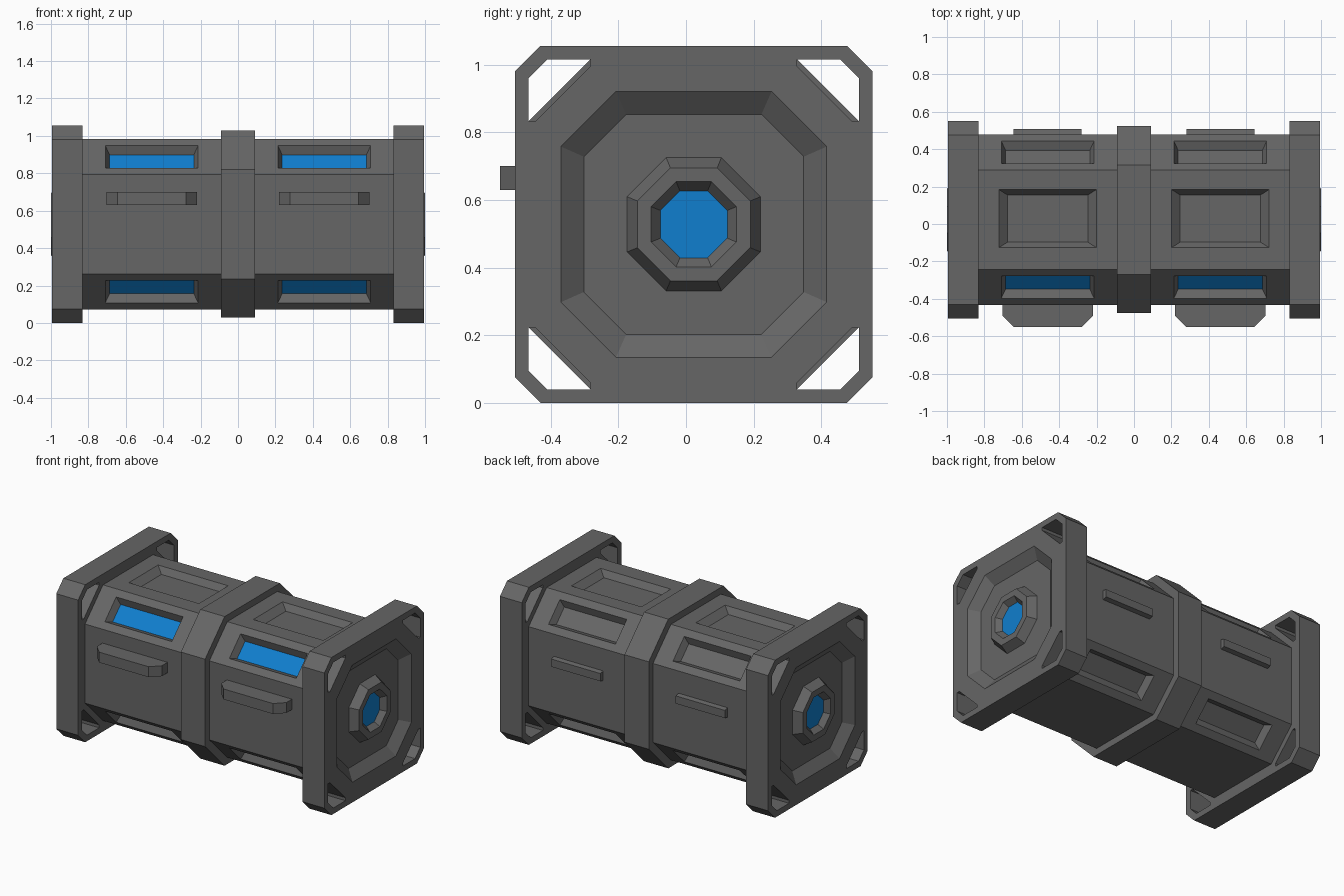
import bpy, bmesh
from mathutils import Vector

if "Cube" in bpy.data.objects:
    bpy.data.objects.remove(bpy.data.objects["Cube"])

CY, CZ = 0.023, 0.528      # axis of the container


def material(name, rgb):
    m = bpy.data.materials.new(name)
    m.diffuse_color = (*rgb, 1)
    m.use_nodes = True
    m.node_tree.nodes["Principled BSDF"].inputs["Base Color"].default_value = m.diffuse_color
    return m


GREY = material("dark grey", (0.133, 0.133, 0.133))
BLUE = material("blue glass", (0.005, 0.21, 0.62))


def finish(bm, name):
    bmesh.ops.recalc_face_normals(bm, faces=bm.faces)
    me = bpy.data.meshes.new(name)
    bm.to_mesh(me)
    bm.free()
    me.materials.append(GREY)
    me.materials.append(BLUE)
    ob = bpy.data.objects.new(name, me)
    bpy.context.collection.objects.link(ob)


def octagon(h, s=None):
    s = h * 0.4142 if s is None else s
    return [(s, h), (h, s), (h, -s), (s, -h), (-s, -h), (-h, -s), (-h, s), (-s, h)]


def ring(bm, pts, x):
    return [bm.verts.new((x, CY + y, CZ + z)) for y, z in pts]


def bridge(bm, a, b):
    n = len(a)
    for i in range(n):
        j = (i + 1) % n
        bm.faces.new((a[i], a[j], b[j], b[i]))


def loft(bm, rings):
    for a, b in zip(rings, rings[1:]):
        bridge(bm, a, b)


# Body halves: octagonal prism with recessed panels on top and chamfers
def body(sign, name):
    bm = bmesh.new()
    x0, x1 = 0.06, 0.85
    prof = octagon(0.455, 0.265)
    a, b = ring(bm, prof, sign * x0), ring(bm, prof, sign * x1)
    bm.faces.new(a)
    bm.faces.new(b)
    for i in range(8):
        j = (i + 1) % 8
        outer = [a[i], b[i], b[j], a[j]]
        p, q = Vector(prof[i]), Vector(prof[j])
        mid, t = (p + q) / 2, (q - p).normalized()
        n = mid.normalized()
        chamfer = min(abs(n.x), abs(n.y)) > 0.1
        top = n.y > 0.9
        if not (chamfer or top):
            bm.faces.new(outer)
            continue
        # half length, half width, insets and depth of the recess
        hx, hv, ix, iv, d = (0.248, 0.085, 0.023, 0.025, 0.045) if chamfer else (0.26, 0.155, 0.045, 0.029, 0.04)

        def rect(hx, hv, d):
            out = []
            for ux, uv in ((-1, -1), (1, -1), (1, 1), (-1, 1)):
                c = mid + t * uv * hv - n * d
                out.append(bm.verts.new((sign * (0.4615 + ux * hx), CY + c.x + (0.006 if top else 0), CZ + c.y)))
            return out
        floor = rect(hx - ix, hv - iv, d)
        loft(bm, [outer, rect(hx, hv, 0), floor])
        f = bm.faces.new(floor)
        f.material_index = 1 if chamfer and n.x < 0 else 0   # front windows are blue
    finish(bm, name)


# End plates: four corner holes, octagonal recess, raised hub with blue lens
def end_plate(sign, name):
    bm = bmesh.new()
    xi, xo = sign * 0.832, sign * 0.994
    hole = [(0.488, 0.305), (0.488, 0.433), (0.433, 0.488), (0.305, 0.488), (0.305, 0.468), (0.468, 0.305)]
    loops = [octagon(0.528, 0.453)]
    loops += [[(y * sy, z * sz) for y, z in hole] for sy in (-1, 1) for sz in (-1, 1)]
    inner, outer = [], []
    for pts in loops:
        a, b = ring(bm, pts, xi), ring(bm, pts, xo)
        bridge(bm, a, b)
        inner.append(a)
        outer.append(b)
    hub = [ring(bm, octagon(*o), sign * x) for o, x in (
        ((0.393, 0.23), 0.994), ((0.325, 0.20), 0.944), ((0.197,), 0.944),
        ((0.167,), 1.0), ((0.126,), 1.0), ((0.099,), 0.965))]
    loft(bm, hub)
    bm.faces.new(hub[-1]).material_index = 1
    outer.append(hub[0])
    for group, nx in ((inner, -sign), (outer, sign)):
        edges = [bm.edges.get((l[i - 1], l[i])) for l in group for i in range(len(l))]
        bmesh.ops.triangle_fill(bm, edges=edges, use_beauty=True, normal=(nx, 0, 0))
    finish(bm, name)


# Solid between two matching loops of points
def solid(name, lower, upper):
    bm = bmesh.new()
    a = [bm.verts.new(p) for p in lower]
    b = [bm.verts.new(p) for p in upper]
    bridge(bm, a, b)
    bm.faces.new(a)
    bm.faces.new(b)
    finish(bm, name)


for sign, side in ((-1, "left"), (1, "right")):
    body(sign, "body_" + side)
    end_plate(sign, "end_plate_" + side)

    # Front handle: bar with chamfered outer corners
    c = sign * 0.4615
    prof = [(-0.241, -0.40), (-0.241, -0.492), (-0.183, -0.55),
            (0.183, -0.55), (0.241, -0.492), (0.241, -0.40)]
    solid("front_handle_" + side, *[[(c + x, y, z) for x, y in prof] for z in (0.63, 0.70)])

    # Back grip: slim tapered bar
    def rect(hx, hz, y):
        return [(c + ux * hx, y, 0.612 + uz * hz) for ux, uz in ((-1, -1), (1, -1), (1, 1), (-1, 1))]
    solid("back_grip_" + side, rect(0.182, 0.036, 0.46), rect(0.182, 0.026, 0.508))

# Middle band
band = [[(x, CY + y, CZ + z) for y, z in octagon(0.5, 0.293)] for x in (-0.09, 0.09)]
solid("middle_band", *band)
